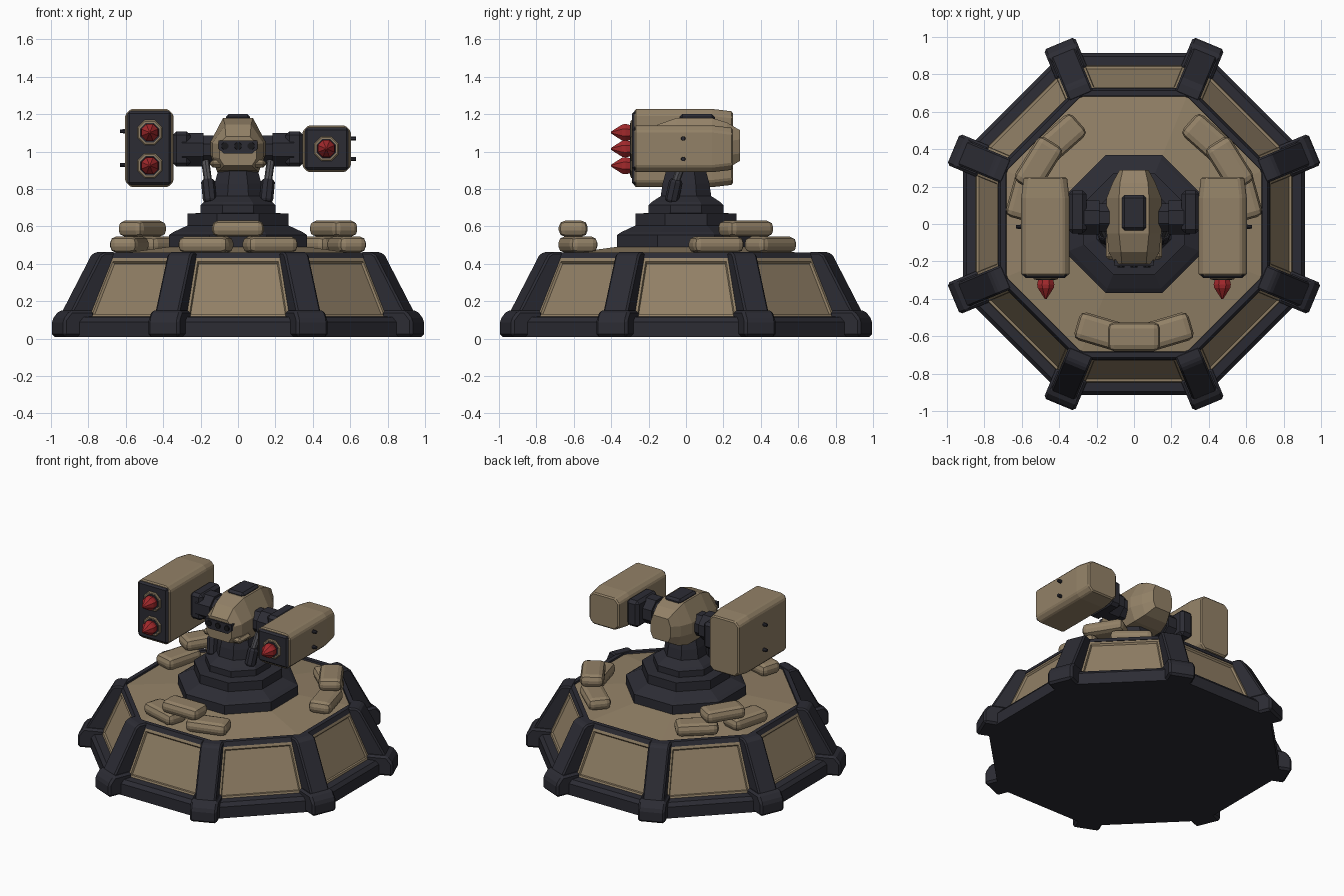
import bpy, bmesh, math
from mathutils import Vector, Matrix

if "Cube" in bpy.data.objects:
    bpy.data.objects.remove(bpy.data.objects["Cube"])


def material(name, rgb):
    m = bpy.data.materials.new(name)
    m.diffuse_color = (*rgb, 1)
    m.use_nodes = True
    m.node_tree.nodes["Principled BSDF"].inputs["Base Color"].default_value = m.diffuse_color
    return m


TAN = material("tan armour", (0.29, 0.22, 0.135))
DARK = material("dark frame", (0.025, 0.025, 0.034))
RED = material("red warhead", (0.36, 0.022, 0.025))
GREY = material("grey steel", (0.08, 0.08, 0.09))
BLACK = material("black glass", (0.01, 0.01, 0.012))


def finish(bm, name, mat, bevel=0, segments=1, matrix=None, smooth=False):
    if matrix is not None:
        bm.transform(matrix)
    bmesh.ops.recalc_face_normals(bm, faces=bm.faces)
    me = bpy.data.meshes.new(name)
    bm.to_mesh(me)
    bm.free()
    me.materials.append(mat)
    ob = bpy.data.objects.new(name, me)
    bpy.context.collection.objects.link(ob)
    if bevel:
        mod = ob.modifiers.new("bevel", 'BEVEL')
        mod.width, mod.segments, mod.limit_method = bevel, segments, 'ANGLE'
    if smooth:
        me.polygons.foreach_set("use_smooth", [True] * len(me.polygons))
    return ob


def loft(name, loops, mat, caps=True, **kw):
    """Skin a list of equally long closed loops."""
    bm = bmesh.new()
    rows = [[bm.verts.new(p) for p in loop] for loop in loops]
    n = len(rows[0])
    for a, b in zip(rows, rows[1:]):
        for i in range(n):
            j = (i + 1) % n
            bm.faces.new((a[i], a[j], b[j], b[i]))
    if caps:
        bm.faces.new(rows[0])
        bm.faces.new(rows[-1])
    return finish(bm, name, mat, **kw)


def lathe(name, profile, mat, sides=8, **kw):
    """Profile of (apothem, z), flat sides facing the axes."""
    k = 1 / math.cos(math.pi / sides)
    return loft(name, [[(r * k * math.cos((i + .5) * math.tau / sides),
                         r * k * math.sin((i + .5) * math.tau / sides), z)
                        for i in range(sides)] for r, z in profile], mat, **kw)


def box(name, lo, hi, mat, **kw):
    bm = bmesh.new()
    bmesh.ops.create_cube(bm, size=1)
    size = [h - l for l, h in zip(lo, hi)]
    mid = [(h + l) / 2 for l, h in zip(lo, hi)]
    bm.transform(Matrix.Translation(mid) @ Matrix.Diagonal((*size, 1)))
    return finish(bm, name, mat, **kw)


def rod(name, a, b, profile, mat, sides=8, **kw):
    """Turned part from a to b; profile of (fraction along, radius)."""
    a, b = Vector(a), Vector(b)
    m = Matrix.Translation(a) @ (b - a).to_track_quat('Z', 'Y').to_matrix().to_4x4()
    return lathe(name, [(r, t * (b - a).length) for t, r in profile], mat,
                 sides=sides, matrix=m, **kw)


def prism(name, profile, half, mat, angle, **kw):
    """Radial (r, z) outline with a width, turned to an angle."""
    return loft(name, [[(r, s * half, z) for r, z in profile] for s in (-1, 1)], mat,
                matrix=Matrix.Rotation(angle, 4, 'Z'), **kw)


# Bunker base: dark core with foot rail and top rim, then the tan deck
lathe("base_frame", [(.915, .01), (.915, .09), (.895, .115), (.83, .12), (.825, .115),
                     (.70, .43), (.728, .43), (.715, .46), (.685, .46), (.68, .43)], DARK)
lathe("deck", [(.69, .43), (.69, .447), (.34, .495)], TAN)

for k in range(8):
    # Sloped armour panel with a recessed field
    bm = bmesh.new()
    face = bm.faces.new([bm.verts.new(p) for p in (
        (.85, -.285, .11), (.85, .285, .11), (.722, .238, .435), (.722, -.238, .435))])
    bm.normal_update()
    bmesh.ops.inset_individual(bm, faces=[face], thickness=.034)
    bmesh.ops.inset_individual(bm, faces=[face], thickness=.009, depth=-.012)
    finish(bm, "armour_panel", TAN, matrix=Matrix.Rotation(k * math.pi / 4, 4, 'Z'))
    # Corner post and its foot
    a = (k + .5) * math.pi / 4
    prism("corner_post", [(.70, .02), (.98, .02), (.995, .14), (.825, .445), (.80, .462), (.735, .462)],
          .07, DARK, a, bevel=.01)
    prism("post_foot", [(.84, .01), (1.045, .01), (1.045, .10), (1.005, .15), (.87, .15)],
          .09, DARK, a, bevel=.014)

# Sandbag piles: two bags below, one across the top
for pile in (-90, 32, 148):
    for off, z in ((-16.5, .503), (16.5, .503), (0, .588)):
        m = Matrix.Rotation(math.radians(pile + off), 4, 'Z') @ Matrix.Translation((.603, 0, z))
        bm = bmesh.new()
        bmesh.ops.create_cube(bm, size=1)
        bm.transform(Matrix.Diagonal((.155, .28, .086, 1)))
        finish(bm, "sandbag", TAN, bevel=.034, segments=2, matrix=m)

# Turret pedestal
lathe("pedestal", [(.368, .47), (.368, .555), (.345, .57), (.27, .605), (.27, .668), (.2, .672)], DARK)
lathe("turret_neck", [(.2, .66), (.2, .715), (.185, .73), (.135, .762), (.125, .83), (.1, .92)], DARK)

# Faceted head, lofted front to back
head = [(-.215, .075, .10, .065, .925, .965, 1.08), (-.15, .10, .135, .07, .90, .97, 1.145),
        (-.05, .11, .146, .08, .89, .98, 1.18), (.14, .11, .146, .08, .89, .98, 1.18),
        (.22, .09, .115, .075, .91, .98, 1.155), (.288, .06, .078, .06, .95, .99, 1.115)]
loft("turret_head", [[(-b, y, z0), (b, y, z0), (w, y, z1), (w, y, z1 + .075), (t, y, z2),
                      (-t, y, z2), (-w, y, z1 + .075), (-w, y, z1)]
                     for y, b, w, t, z0, z1, z2 in head], TAN)
box("chin_guard", (-.15, -.19, .915), (.15, -.06, .955), TAN, bevel=.015)
box("roof_hatch", (-.065, -.035, 1.15), (.065, .155, 1.2), DARK, bevel=.015)

# Visor plate with three lenses
visor = [(-.075, .99), (.075, .99), (.105, 1.015), (.105, 1.06), (-.105, 1.06), (-.105, 1.015)]
loft("visor", [[(x, y, z) for x, z in visor] for y in (-.224, -.19)], DARK)
for x in (-.07, 0, .07):
    rod("lens", (x, -.2, 1.03), (x, -.232, 1.03), [(0, .022), (1, .018)], BLACK)

# Both sides: arm, piston, launcher pod (tall on the left, single on the right)
for s, z0, z1, tubes in ((-1, .81, 1.228, (1.102, .925)), (1, .89, 1.14, (1.015,))):
    rod("arm_shaft", (s * .1, .035, 1.01), (s * .27, .035, 1.01), [(0, .075), (1, .075)], DARK)
    rod("arm_collar", (s * .185, .035, 1.01), (s * .30, .035, 1.01), [(0, .09), (1, .09)], DARK)
    xs = sorted((s * .255, s * .35))
    box("arm_mount", (xs[0], -.05, .92), (xs[1], .18, 1.108), DARK, bevel=.02)
    rod("piston_sleeve", (s * .15, -.078, .732), (s * .162, -.052, .85),
        [(0, .028), (.1, .034), (.9, .034), (1, .026)], DARK)
    rod("piston_rod", (s * .16, -.055, .84), (s * .175, -.015, .95), [(0, .02), (1, .02)], GREY)

    # Pod body, slightly tapered at the rear
    x0, x1 = sorted((s * .345, s * .603))
    loops = []
    for y, d in ((-.275, 0), (.14, 0), (.25, .013)):
        a, b, c, e, r = x0 + d, x1 - d, z0 + d, z1 - d, .03
        loops.append([(p, y, q) for p, q in (
            (a + r, c), (b - r, c), (b, c + r), (b, e - r),
            (b - r, e), (a + r, e), (a, e - r), (a, c + r))])
    loft("launcher_pod", loops, TAN, bevel=.008)
    box("pod_face", (x0 + .012, -.288, z0 + .012), (x1 - .012, -.25, z1 - .012), DARK, bevel=.012)

    # Side bolts
    mid, gap = (z0 + z1) / 2, .09 if s < 0 else .055
    for z in (mid - gap, mid + gap):
        rod("side_bolt", (s * .59, -.015, z), (s * .63, -.015, z), [(0, .012), (1, .01)], DARK)

    # Launch tubes and warheads
    for z in tubes:
        x = s * .472
        rod("tube_ring", (x, -.27, z), (x, -.297, z), [(0, .066), (.8, .066), (1, .06)], TAN)
        rod("tube_bore", (x, -.27, z), (x, -.300, z), [(0, .052), (1, .052)], DARK)
        rod("warhead", (x, -.28, z), (x, -.402, z),
            [(0, .036), (.35, .046), (.5, .043), (.8, .02), (1, .004)], RED)
